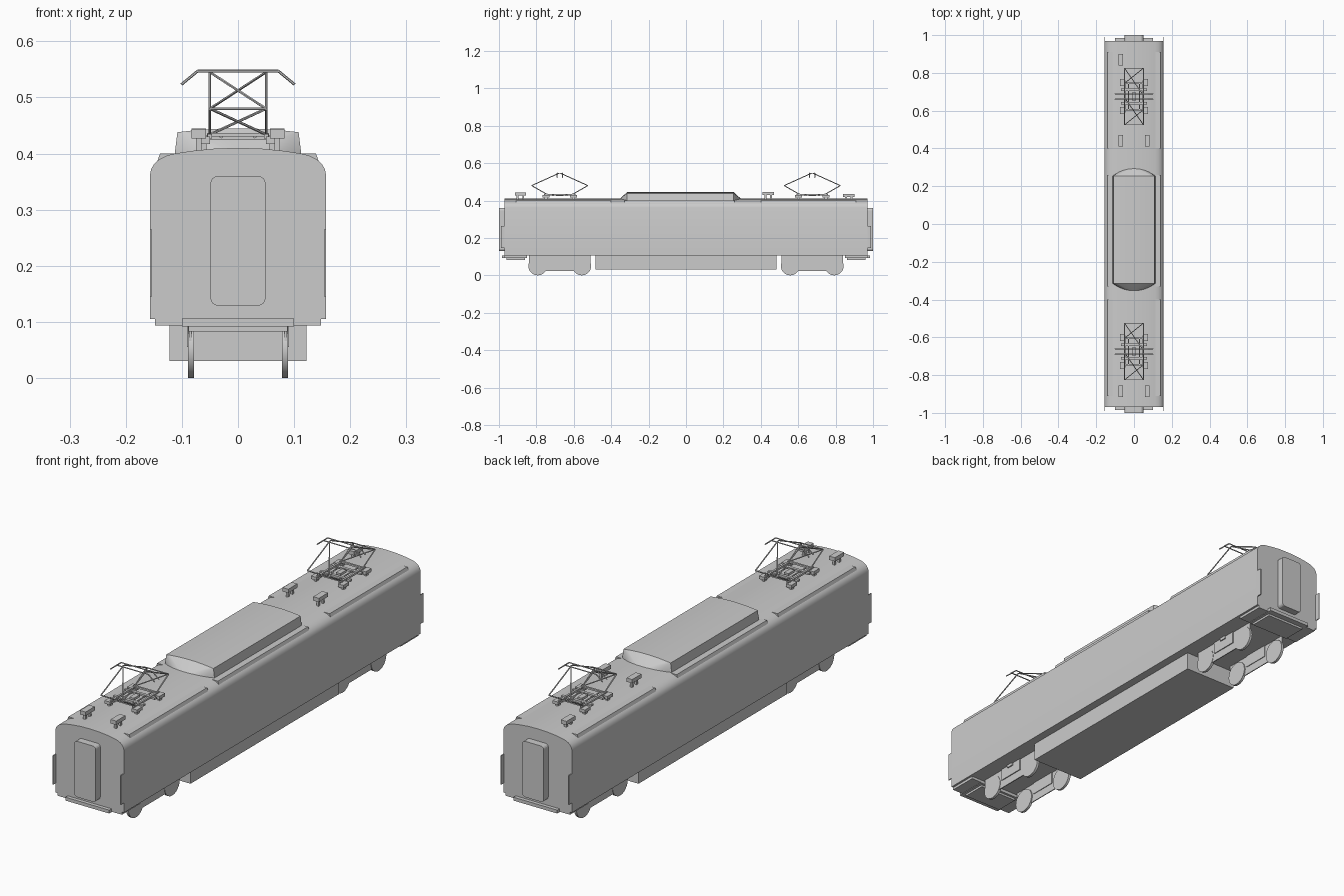
import bpy, bmesh, math
from mathutils import Vector

if "Cube" in bpy.data.objects:
    bpy.data.objects.remove(bpy.data.objects["Cube"])


def finish(name, bm, smooth=False):
    bmesh.ops.recalc_face_normals(bm, faces=bm.faces)
    me = bpy.data.meshes.new(name)
    bm.to_mesh(me)
    bm.free()
    ob = bpy.data.objects.new(name, me)
    bpy.context.collection.objects.link(ob)
    if smooth:
        bpy.ops.object.select_all(action='DESELECT')
        bpy.context.view_layer.objects.active = ob
        ob.select_set(True)
        bpy.ops.object.shade_smooth_by_angle(angle=math.radians(35))
    return ob


def prism(name, pts, axis, a, b, smooth=False):
    """Extrude a 2D outline along x (pts are y,z) or y (pts are x,z)."""
    bm = bmesh.new()
    place = (lambda p, t: (t, p[0], p[1])) if axis == 'x' else (lambda p, t: (p[0], t, p[1]))
    ra = [bm.verts.new(place(p, a)) for p in pts]
    rb = [bm.verts.new(place(p, b)) for p in pts]
    bm.faces.new(ra)
    bm.faces.new(rb)
    for i in range(len(pts)):
        j = (i + 1) % len(pts)
        bm.faces.new((ra[i], ra[j], rb[j], rb[i]))
    return finish(name, bm, smooth)


def box(name, x0, x1, y0, y1, z0, z1):
    return prism(name, [(x0, z0), (x1, z0), (x1, z1), (x0, z1)], 'y', y0, y1)


def rods(name, segs, r):
    """Square-section bars joining pairs of points, in one object."""
    bm = bmesh.new()
    for p, q in segs:
        p, q = Vector(p), Vector(q)
        d = q - p
        m = d.to_track_quat('Z', 'Y').to_matrix().to_4x4()
        m.translation = (p + q) / 2
        bmesh.ops.create_cone(bm, cap_ends=True, segments=6, radius1=r, radius2=r,
                              depth=d.length, matrix=m)
    return finish(name, bm)


# Car body with curved roof
half = [(0.157, 0.105), (0.157, 0.362), (0.1545, 0.373), (0.149, 0.382), (0.14, 0.39),
        (0.128, 0.396), (0.113, 0.400), (0.08, 0.405), (0.04, 0.409)]
outline = half + [(0, 0.41)] + [(-x, z) for x, z in reversed(half)]
prism("car_body", outline, 'y', -0.97, 0.97, True)

# Underfloor equipment box
box("underfloor_box", -0.122, 0.122, -0.485, 0.485, 0.03, 0.106)

# Roof hood with sloping ends
bm = bmesh.new()
for i in range(-6, 7):
    t = i / 6
    for s in (-1, 1):
        bm.verts.new((0.113 * t, -0.03 + s * (0.325 - 0.04 * t * t), 0.408 - 0.010 * t * t))
        bm.verts.new((0.108 * t, -0.03 + s * 0.285, 0.445 - 0.007 * t * t))
bmesh.ops.convex_hull(bm, input=bm.verts)
finish("roof_hood", bm, True)

# Roof edge strips
for s in (-1, 1):
    for y0, y1 in ((-0.91, -0.40), (-0.33, 0.26), (0.40, 0.91)):
        prism("roof_strip", [(s * 0.11, 0.40), (s * 0.139, 0.40), (s * 0.144, 0.386),
                             (s * 0.12, 0.386)], 'y', y0, y1)

# End doors, corner plates and end steps
door = []
for cx, cz, a0 in ((0.036, 0.347, 0), (-0.036, 0.347, 90), (-0.036, 0.142, 180), (0.036, 0.142, 270)):
    for k in range(5):
        a = math.radians(a0 + k * 22.5)
        door.append((cx + 0.013 * math.cos(a), cz + 0.013 * math.sin(a)))
for e in (-1, 1):
    prism("end_door", door, 'y', e * 0.965, e * 1.0)
    box("end_plate", -0.1, 0.1, e * 0.85, e * 0.985, 0.092, 0.106)
    box("coupler_plate", -0.088, 0.088, e * 0.86, e * 0.96, 0.083, 0.093)
    for s in (-1, 1):
        box("corner_plate", s * 0.153, s * 0.157, e * 0.96, e * 0.99, 0.145, 0.265)
        box("end_step", s * 0.1, s * 0.148, e * 0.85, e * 0.97, 0.094, 0.106)

# Bogies: thin side frames with disc wheels
for c in (-0.675, 0.675):
    for s in (-1, 1):
        frame = [(-0.165, 0.106), (-0.165, 0.055), (-0.125, 0.022), (0.125, 0.022),
                 (0.165, 0.055), (0.165, 0.106)]
        prism("bogie_frame", [(c + y, z) for y, z in frame], 'x', s * 0.083, s * 0.087)
        box("suspension_box", s * 0.08, s * 0.091, c - 0.058, c + 0.058, 0.055, 0.106)
        box("suspension_block", s * 0.09, s * 0.096, c - 0.015, c + 0.015, 0.093, 0.106)
        for w in (-0.118, 0.118):
            circle = [(c + w + 0.05 * math.cos(k * math.pi / 12),
                       0.05 + 0.05 * math.sin(k * math.pi / 12)) for k in range(24)]
            prism("wheel", circle, 'x', s * 0.078, s * 0.089, True)

# Pantographs
for c in (-0.675, 0.675):
    segs = []
    for d in (-1, 1):
        foot, knee, top = c + d * 0.075, c + d * 0.15, c + d * 0.006
        foot = c - d * 0.0 + d * 0.07
        for s in (-1, 1):
            segs += [((s * 0.05, foot, 0.434), (s * 0.05, knee, 0.48)),
                     ((s * 0.05, knee, 0.48), (s * 0.05, top, 0.545))]
        segs += [((-0.05, knee, 0.48), (0.05, knee, 0.48)),
                 ((-d * 0.05, knee, 0.48), (d * 0.05, top, 0.545)),
                 ((d * 0.05, knee, 0.48), (-d * 0.05, foot, 0.434))]
    rods("pantograph_arms", segs, 0.0025)

    bars = []
    for d in (-0.014, 0.014):
        y = c + d
        bars += [((-0.072, y, 0.547), (0.072, y, 0.547)),
                 ((-0.072, y, 0.547), (-0.101, y, 0.523)),
                 ((0.072, y, 0.547), (0.101, y, 0.523))]
    bars += [((s * 0.05, c - 0.014, 0.546), (s * 0.05, c + 0.014, 0.546)) for s in (-1, 1)]
    rods("pantograph_head", bars, 0.0025)

    for d in (-1, 1):
        box("base_cross_beam", -0.07, 0.07, c + d * 0.03, c + d * 0.042, 0.424, 0.432)
        box("base_end_beam", -0.055, 0.055, c + d * 0.066, c + d * 0.074, 0.43, 0.437)
        box("base_side_beam", d * 0.046, d * 0.054, c - 0.085, c + 0.085, 0.427, 0.435)
        for s in (-1, 1):
            box("base_foot", s * 0.05, s * 0.074, c + d * 0.055, c + d * 0.092, 0.417, 0.43)
            box("foot_insulator", s * 0.056, s * 0.068, c + d * 0.066, c + d * 0.082, 0.40, 0.418)
    box("base_block", -0.01, 0.01, c - 0.02, c + 0.02, 0.424, 0.434)
    rods("base_brace", [((-0.03, c - 0.07, 0.43), (-0.03, c + 0.07, 0.43)),
                        ((0.03, c - 0.07, 0.43), (0.03, c + 0.07, 0.43))], 0.003)

# Small roof boxes on stubby posts
for x, y, z in ((-0.07, -0.885, 0.427), (0.07, -0.885, 0.427), (-0.07, 0.44, 0.429),
                (0.07, 0.44, 0.429), (-0.07, 0.87, 0.42)):
    box("roof_box", x - 0.013, x + 0.013, y - 0.03, y + 0.03, z, z + 0.016)
    for d in (-0.015, 0.015):
        box("roof_box_post", x - 0.005, x + 0.005, y + d - 0.005, y + d + 0.005, 0.40, z + 0.002)
